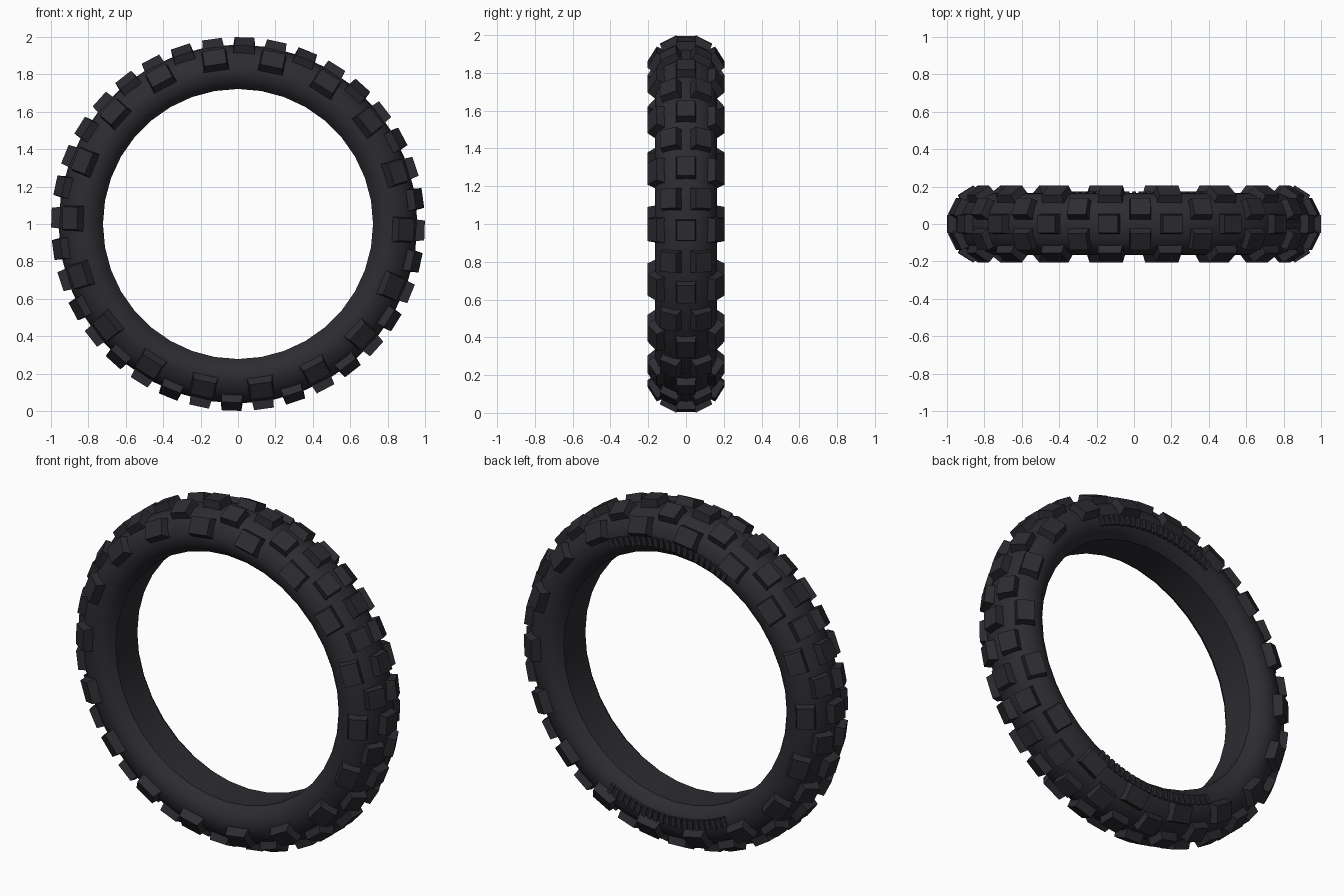
import bpy
import bmesh
from math import radians, tau
from mathutils import Matrix, Vector

cube = bpy.data.objects.get("Cube")
if cube:
    bpy.data.objects.remove(cube, do_unlink=True)

rubber = bpy.data.materials.new("dark_rubber")
rubber.use_nodes = True
COLOUR = (0.025, 0.025, 0.031, 1)
rubber.diffuse_color = COLOUR
bsdf = rubber.node_tree.nodes["Principled BSDF"]
bsdf.inputs["Base Color"].default_value = COLOUR
bsdf.inputs["Roughness"].default_value = 0.8

HUB = Matrix.Translation((0, 0, 1))


def finish(name, bm):
    bmesh.ops.recalc_face_normals(bm, faces=bm.faces)
    mesh = bpy.data.meshes.new(name)
    bm.to_mesh(mesh)
    bm.free()
    mesh.materials.append(rubber)
    obj = bpy.data.objects.new(name, mesh)
    bpy.context.collection.objects.link(obj)
    return obj


def add_block(bm, angle, y, r, tilt, length, width, depth, taper=0.9):
    """Tapered block whose top centre sits at (y, r) in the tyre section."""
    place = (HUB @ Matrix.Rotation(radians(angle), 4, 'Y')
             @ Matrix.Translation((0, y, r))
             @ Matrix.Rotation(radians(-tilt), 4, 'X'))
    verts = bmesh.ops.create_cube(bm, size=1)["verts"]
    for v in verts:
        s = taper if v.co.z > 0 else 1
        local = Vector((v.co.x * length * s, v.co.y * width * s,
                        (v.co.z - 0.5) * depth))
        v.co = place @ local


# Tyre body: half section mirrored, then spun round the axle
half = [(0, 0.96), (0.06, 0.953), (0.11, 0.93), (0.145, 0.89), (0.163, 0.845),
        (0.165, 0.81), (0.152, 0.77), (0.13, 0.745), (0.1, 0.722)]
section = half + [(-y, r) for y, r in reversed(half[1:])]
bm = bmesh.new()
ring = [bm.verts.new((0, y, 1 + r)) for y, r in section]
edges = [bm.edges.new((ring[i - 1], ring[i])) for i in range(len(ring))]
bmesh.ops.spin(bm, geom=ring + edges, cent=(0, 0, 1), axis=(0, 1, 0),
               angle=tau, steps=36, use_merge=True)
bmesh.ops.remove_doubles(bm, verts=bm.verts, dist=0.0005)
body = finish("tyre_body", bm)
bpy.ops.object.select_all(action='DESELECT')
body.select_set(True)
bpy.context.view_layer.objects.active = body
bpy.ops.object.shade_smooth_by_angle(angle=radians(32))

# Tread: shoulder pairs alternate with centre and edge knobs
centre, shoulder, edge = bmesh.new(), bmesh.new(), bmesh.new()
for i in range(36):
    angle = 2 + 10 * i
    if i % 2:
        add_block(centre, angle, 0, 0.998, 0, 0.118, 0.108, 0.06)
    for side in (-1, 1):
        if i % 2:
            add_block(edge, angle, side * 0.18, 0.9, side * 58,
                      0.14, 0.11, 0.06, 0.86)
        else:
            add_block(shoulder, angle, side * 0.095, 0.976, side * 27,
                      0.118, 0.108, 0.06)
finish("centre_knobs", centre)
finish("shoulder_knobs", shoulder)
finish("edge_knobs", edge)

# Fine raised ribs on the rear sidewall, in an upper and a lower arc
ribs = bmesh.new()
for middle in (0, 180):
    for k in range(-10, 11):
        add_block(ribs, middle + k * 2.7, 0.174, 0.805, 90,
                  0.024, 0.055, 0.025, 1)
finish("sidewall_ribs", ribs)
